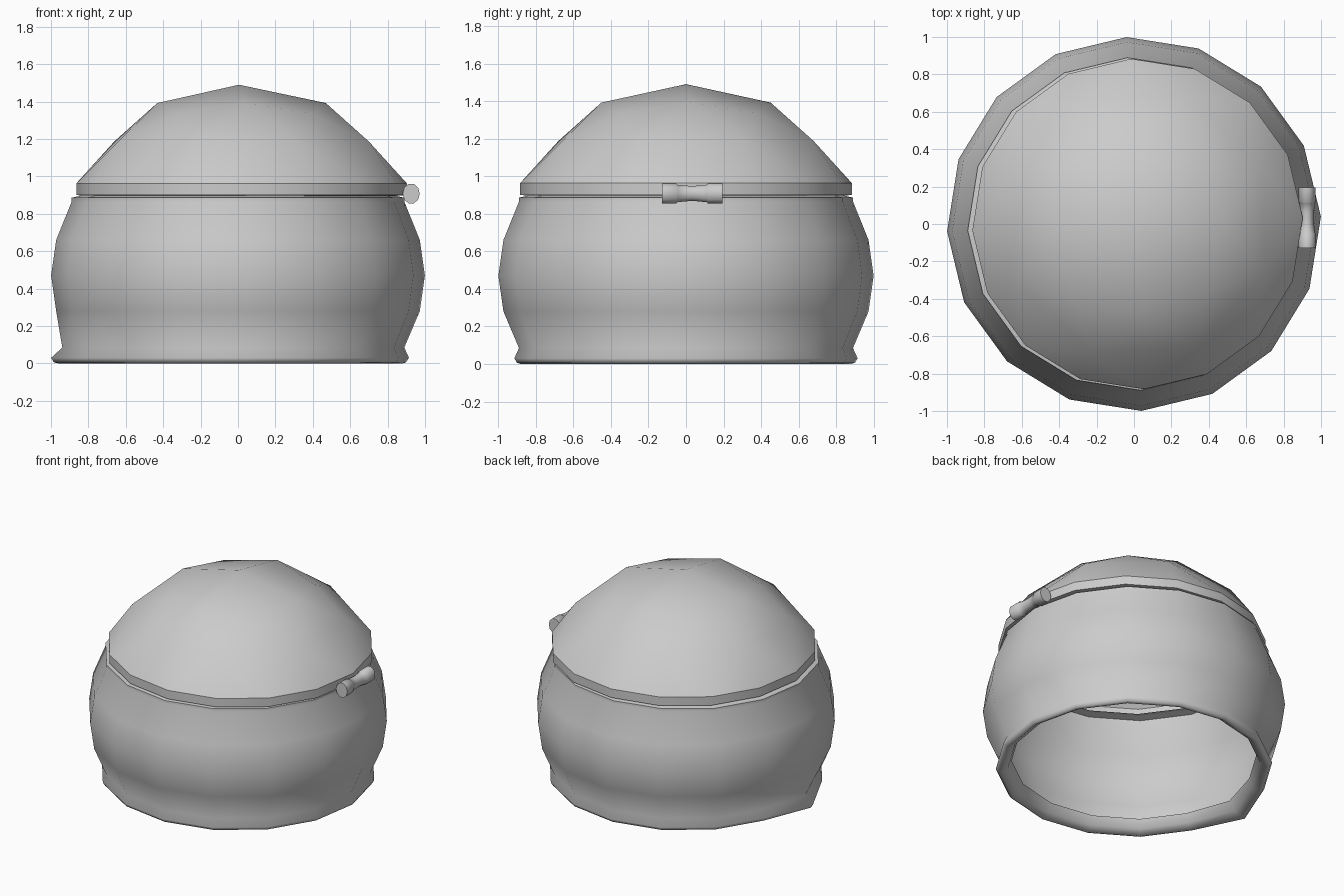
import bpy, bmesh, math

if "Cube" in bpy.data.objects:
    bpy.data.objects.remove(bpy.data.objects["Cube"])

grey = bpy.data.materials.new("light grey")
grey.diffuse_color = (0.6, 0.6, 0.6, 1)
grey.use_nodes = True
grey.node_tree.nodes["Principled BSDF"].inputs["Base Color"].default_value = grey.diffuse_color
OFFSET = 2.25  # degrees: turn of the sixteen-sided rings


def ring(bm, r, z, n=16, turn=OFFSET, cx=0.0, cy=0.0):
    out = []
    for k in range(n):
        a = math.radians(turn + 360 * k / n)
        out.append(bm.verts.new((cx + r * math.cos(a), cy + r * math.sin(a), z)))
    return out


def bridge(bm, lower, upper):
    n = len(lower)
    for k in range(n):
        j = (k + 1) % n
        bm.faces.new((lower[k], lower[j], upper[j], upper[k]))


def finish(bm, name, angle):
    mesh = bpy.data.meshes.new(name)
    bm.normal_update()
    bm.to_mesh(mesh)
    bm.free()
    obj = bpy.data.objects.new(name, mesh)
    bpy.context.collection.objects.link(obj)
    mesh.materials.append(grey)
    bpy.ops.object.select_all(action='DESELECT')
    obj.select_set(True)
    bpy.context.view_layer.objects.active = obj
    bpy.ops.object.shade_smooth_by_angle(angle=math.radians(angle))
    return obj


# Hollow round pot body, open below, with an inner lip;
# the lowest rings are drawn out to a small point on the left
profile = [(0.81, 0.09), (0.835, 0.03), (0.88, 0.0), (0.9, 0.006), (0.915, 0.03),
           (0.89, 0.085), (0.973, 0.28), (1.0, 0.47), (0.973, 0.66), (0.89, 0.865),
           (0.89, 0.886), (0.84, 0.897)]
lip = {0: 0.04, 1: 0.06, 2: 0.08, 3: 0.085, 4: 0.085, 5: 0.05}
bm = bmesh.new()
rings = [ring(bm, r, z) for r, z in profile]
for i, pull in lip.items():
    rings[i][8].co.x -= pull
for a, b in zip(rings, rings[1:]):
    bridge(bm, a, b)
finish(bm, "pot_body", 68)

# Lid band
CX = 0.019
bm = bmesh.new()
loops = [ring(bm, r, z, cx=CX) for r, z in ((0.83, 0.896), (0.884, 0.9), (0.884, 0.963))]
for a, b in zip(loops, loops[1:]):
    bridge(bm, a, b)
finish(bm, "lid_band", 40)

# Lid dome: sixteen sides at the band, two staggered eight-sided rings above;
# every other crown corner sits lower and further out
bm = bmesh.new()
band = ring(bm, 0.884, 0.963, cx=CX)
shoulder = ring(bm, 0.725, 1.187, n=8, turn=OFFSET + 22.5, cx=CX)
crown = ring(bm, 0.451, 1.392, n=8, cx=CX)
for v in crown[1::2]:
    v.co = (CX + (v.co.x - CX) * 1.13, v.co.y * 1.13, 1.335)
apex = bm.verts.new((0.005, 0, 1.49))
for k in range(8):
    j = (k + 1) % 8
    b0, b1, b2 = band[2 * k], band[2 * k + 1], band[2 * j]
    bm.faces.new((b0, b1, shoulder[k]))
    bm.faces.new((b1, b2, shoulder[k]))
    bm.faces.new((shoulder[k], b2, shoulder[j]))
    bm.faces.new((shoulder[k], shoulder[j], crown[j]))
    bm.faces.new((shoulder[k], crown[j], crown[k]))
    bm.faces.new((crown[k], crown[j], apex))
finish(bm, "lid_dome", 60)

# Clasp: a spool lying along y with a narrow waist
spool = [(-0.127, 0.055), (-0.05, 0.055), (-0.045, 0.049), (0.0, 0.044), (0.033, 0.042),
         (0.066, 0.044), (0.111, 0.049), (0.116, 0.055), (0.195, 0.055)]
bm = bmesh.new()
loops = []
for y, r in spool:
    loop = ring(bm, r, 0, n=10, turn=0)
    for v in loop:
        v.co = (0.926 + 0.83 * v.co.x, y, 0.908 - v.co.y)
    loops.append(loop)
for a, b in zip(loops, loops[1:]):
    bridge(bm, a, b)
bm.faces.new(loops[0][::-1])
bm.faces.new(loops[-1])
finish(bm, "clasp", 60)
